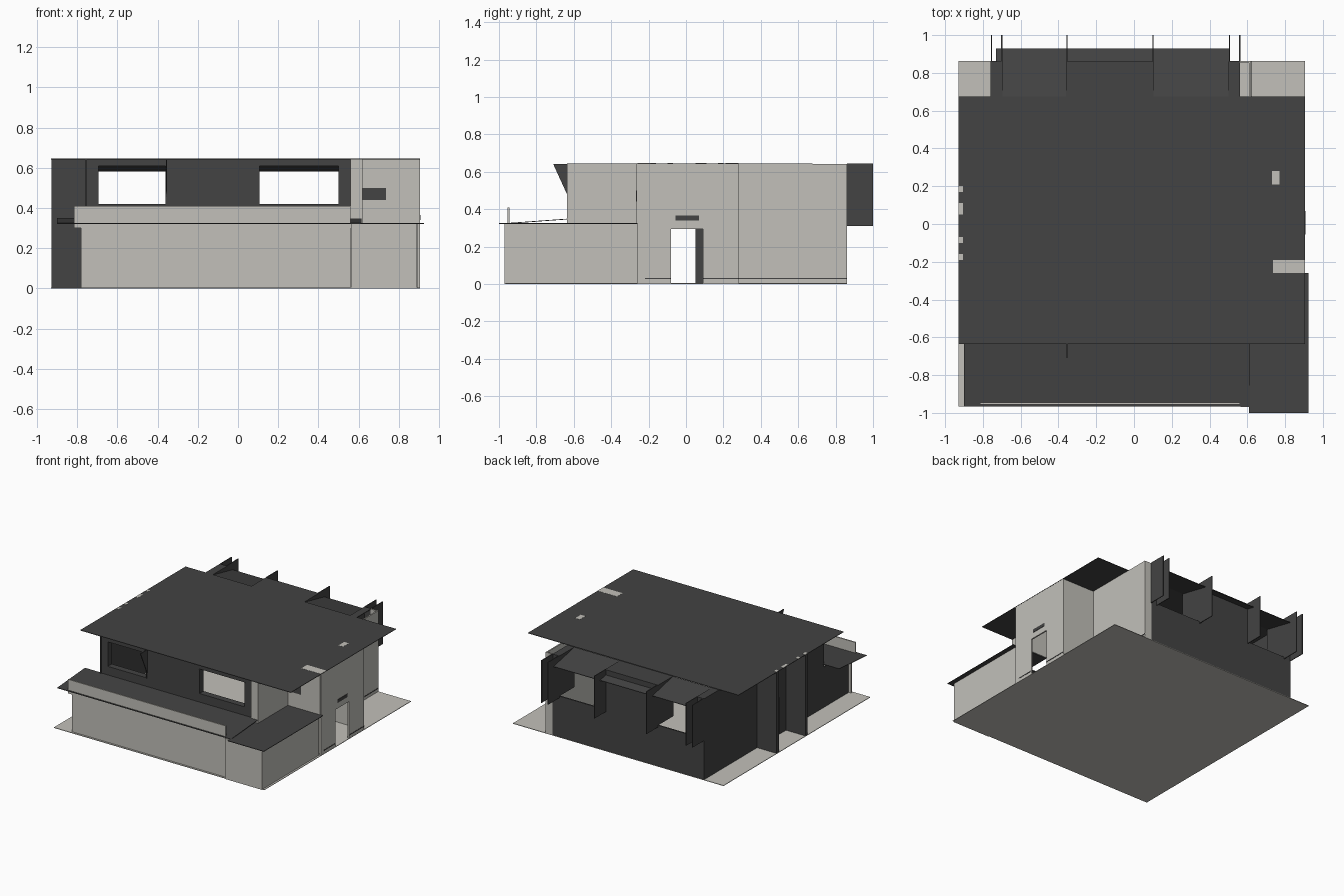
import bpy, bmesh


def material(name, rgb):
    m = bpy.data.materials.new(name)
    m.diffuse_color = (*rgb, 1)
    return m


LIGHT = material("warm light grey", (0.54, 0.53, 0.49))
DARK = material("charcoal", (0.056, 0.056, 0.056))
T = 0.01          # wall thickness
TOP = 0.641       # wall top, just under the roof


def finish(name, bm, mat):
    bmesh.ops.recalc_face_normals(bm, faces=bm.faces)
    me = bpy.data.meshes.new(name)
    bm.to_mesh(me)
    bm.free()
    me.materials.append(mat)
    ob = bpy.data.objects.new(name, me)
    bpy.context.collection.objects.link(ob)
    return ob


def boxes(name, mat, *specs):
    """One object from several boxes (x0, x1, y0, y1, z0, z1)."""
    bm = bmesh.new()
    for x0, x1, y0, y1, z0, z1 in specs:
        vs = bmesh.ops.create_cube(bm, size=1)["verts"]
        for v in vs:
            v.co.x = x1 if v.co.x > 0 else x0
            v.co.y = y1 if v.co.y > 0 else y0
            v.co.z = z1 if v.co.z > 0 else z0
    return finish(name, bm, mat)


def prism(name, mat, profile, x0, x1):
    """Extrude a (y, z) profile along x."""
    bm = bmesh.new()
    f = bm.faces.new([bm.verts.new((x0, y, z)) for y, z in profile])
    r = bmesh.ops.extrude_face_region(bm, geom=[f])
    for v in r["geom"]:
        if isinstance(v, bmesh.types.BMVert):
            v.co.x = x1
    return finish(name, bm, mat)


def facade(name, mat, y, z0, holes, sill, head):
    """Wall along x with window holes between sill and head."""
    parts = [(-0.755, 0.56, y, y + T, z0, sill), (-0.755, 0.56, y, y + T, head, TOP)]
    xs = [-0.755] + [e for h in holes for e in h] + [0.56]
    parts += [(a, b, y, y + T, sill, head) for a, b in zip(xs[::2], xs[1::2])]
    return boxes(name, mat, *parts)


BAYS = [(-0.70, -0.355), (0.10, 0.505)]

# ground and main roof
boxes("ground", LIGHT, (-0.93, 0.905, -0.965, 0.862, 0, 0.004))
boxes("main_roof", DARK, (-0.93, 0.905, -0.635, 0.675, 0.641, 0.645))
boxes("roof_wall_caps", LIGHT,
      (0.73, 0.77, 0.21, 0.28, 0.644, 0.646),
      (0.735, 0.904, -0.26, -0.19, 0.644, 0.646),
      *[(-0.929, -0.905, y0, y1, 0.644, 0.646)
        for y0, y1 in ((0.17, 0.20), (0.05, 0.11), (-0.10, -0.07), (-0.19, -0.16))])

# back wall: solid below, recessed window bays between piers above
boxes("back_wall_lower", DARK, (-0.755, 0.56, 0.85, 0.86, 0.004, 0.325))
boxes("back_piers", DARK, *[(a, b, 0.85, 0.86, 0.325, TOP) for a, b in
                            ((-0.755, -0.70), (-0.355, 0.10), (0.505, 0.56))])
boxes("back_pier_tops", DARK, *[(a, b, 0.67, 0.86, 0.636, TOP) for a, b in
                                ((-0.755, -0.70), (-0.355, 0.10), (0.505, 0.56))])
boxes("bay_jambs", DARK, *[(x - 0.004, x + 0.004, 0.67, 0.86, 0.325, TOP)
                           for bay in BAYS for x in bay])
boxes("back_side_strip", LIGHT, (0.56, 0.62, 0.852, 0.862, 0.004, TOP))

# back fins and sloping awning
for i, x in enumerate((-0.755, -0.70, -0.355, 0.10, 0.505, 0.56)):
    boxes(f"back_fin_{i}", DARK, (x - 0.003, x + 0.003, 0.86, 1.0, 0.31, 0.644))
prism("back_awning", DARK, [(0.675, 0.64), (0.93, 0.585), (0.93, 0.581), (0.675, 0.636)],
      -0.73, 0.505)

# upper front wall with two windows and a bracket
facade("front_upper_wall", DARK, -0.625, 0.33, BAYS, 0.42, 0.61)
for i, (a, b) in enumerate(BAYS):
    boxes(f"front_window_frame_{i}", DARK,
          (a, a + 0.006, -0.63, -0.58, 0.42, 0.61), (b - 0.006, b, -0.63, -0.58, 0.42, 0.61),
          (a, b, -0.63, -0.58, 0.415, 0.42))
prism("front_bracket", DARK, [(-0.71, 0.641), (-0.57, 0.641), (-0.57, 0.335)], -0.358, -0.352)

# lower front wall, parapet and sloping terrace roof
boxes("front_wall", LIGHT, (-0.78, 0.56, -0.95, -0.94, 0.004, 0.325))
boxes("front_parapet", LIGHT, (-0.815, 0.56, -0.955, -0.945, 0.30, 0.41))
prism("terrace_roof", DARK, [(-0.965, 0.325), (-0.62, 0.35), (-0.62, 0.346), (-0.965, 0.321)],
      -0.90, 0.615)

# left wall with doorway, and porch wing walls
L0, L1 = -0.76, -0.75
boxes("left_wall", DARK,
      (L0, L1, 0.05, 0.86, 0.004, TOP), (L0, L1, -0.635, -0.08, 0.004, TOP),
      (L0, L1, -0.08, 0.05, 0.295, TOP), (L0, L1, -0.945, -0.635, 0.004, 0.322))
boxes("left_wing_walls", DARK, (-0.928, -0.755, 0.17, 0.20, 0.004, TOP),
      (-0.928, -0.755, -0.19, -0.16, 0.004, TOP))

# front right block with flat roof
boxes("corner_block_walls", LIGHT,
      (0.565, 0.89, -0.97, -0.96, 0, 0.32), (0.88, 0.89, -0.97, -0.26, 0, 0.32),
      (0.56, 0.57, -0.96, -0.635, 0.004, 0.32))
boxes("corner_block_roof", DARK, (0.61, 0.925, -1.0, -0.26, 0.321, 0.325),
      (0.56, 0.61, -0.965, -0.63, 0.321, 0.325))

# upper right walls
boxes("right_walls", LIGHT,
      (0.56, 0.62, -0.635, -0.625, 0.325, TOP),
      (0.61, 0.62, -0.635, -0.26, 0.325, TOP),
      (0.61, 0.62, 0.28, 0.862, 0.004, TOP))

# entrance block with doorway
E0, E1 = 0.893, 0.904
boxes("entry_walls", LIGHT,
      (E0, E1, -0.26, -0.08, 0.004, TOP), (E0, E1, 0.09, 0.28, 0.004, TOP),
      (E0, E1, -0.08, 0.09, 0.295, TOP),
      (0.61, 0.90, -0.265, -0.255, 0.325, TOP), (0.61, 0.90, 0.27, 0.28, 0.004, TOP))
boxes("entry_windows", DARK, (0.903, 0.907, -0.055, 0.07, 0.34, 0.365),
      (0.62, 0.735, -0.268, -0.264, 0.44, 0.50))
boxes("base_strips", DARK, (0.903, 0.906, -0.22, -0.08, 0.026, 0.033),
      (0.903, 0.906, 0.09, 0.28, 0.026, 0.033), (0.619, 0.622, 0.28, 0.862, 0.026, 0.033))
